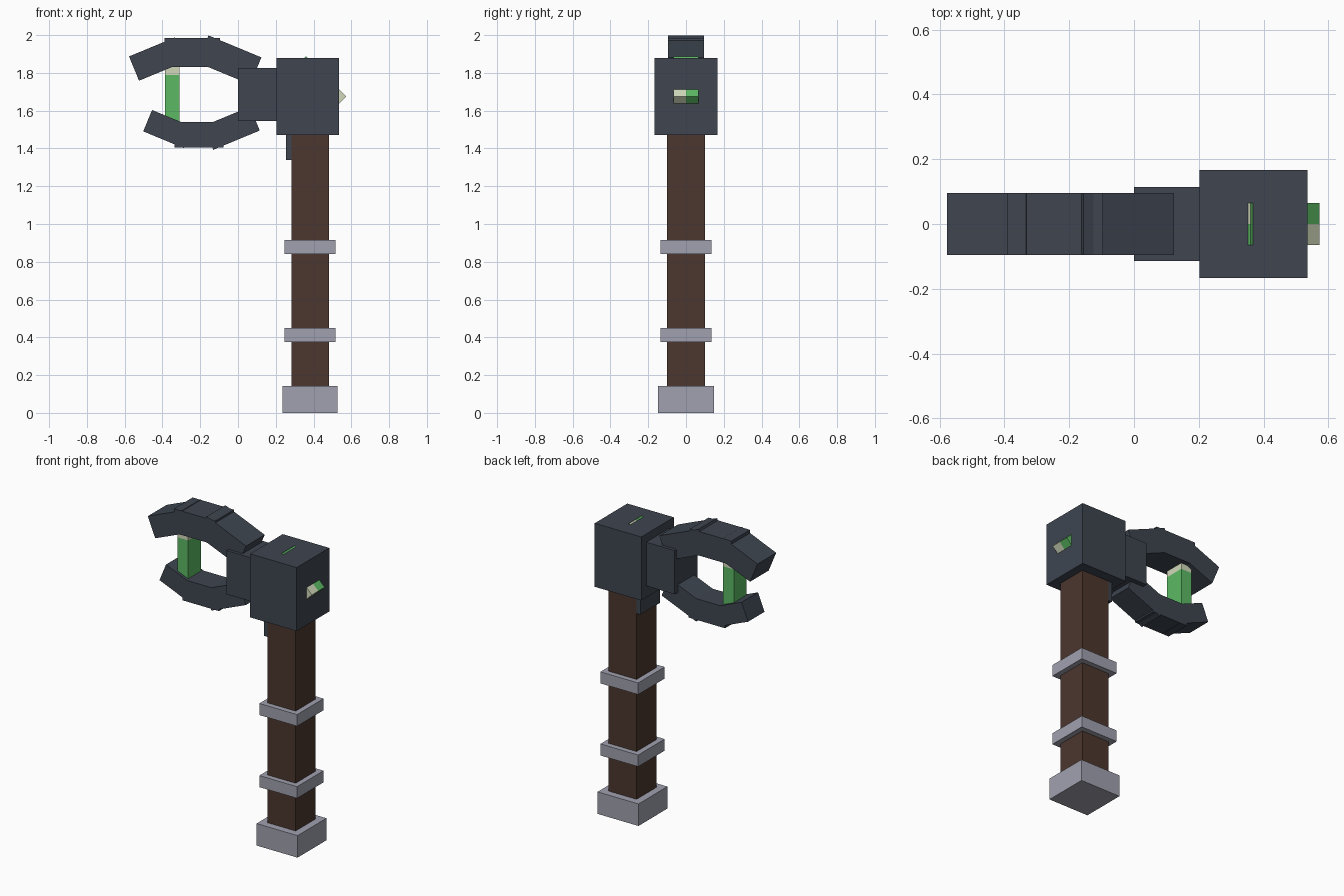
import bpy, bmesh, math
from mathutils import Vector, Matrix

cube = bpy.data.objects.get("Cube")
if cube:
    bpy.data.objects.remove(cube, do_unlink=True)


def material(name, rgb):
    """Flat material from 0-255 display colour."""
    lin = [((c / 255 + 0.055) / 1.055) ** 2.4 for c in rgb] + [1.0]
    mat = bpy.data.materials.new(name)
    mat.use_nodes = True
    mat.diffuse_color = lin
    bsdf = mat.node_tree.nodes["Principled BSDF"]
    bsdf.inputs["Base Color"].default_value = lin
    bsdf.inputs["Roughness"].default_value = 0.8
    return mat


DARK = material("dark_steel", (62, 69, 80))
BROWN = material("brown_wood", (76, 55, 46))
GREY = material("light_metal", (160, 161, 175))
GREEN = material("green_crystal", (92, 186, 100))
PALE = material("pale_crystal", (208, 217, 186))


def block(name, centre, size, mats, angle=0.0, cuts=(), rule=None):
    """Box turned about y; optional cut planes and a rule giving a material slot per face."""
    bm = bmesh.new()
    bmesh.ops.create_cube(bm, size=1.0)
    place = (Matrix.Translation(centre) @ Matrix.Rotation(angle, 4, 'Y')
             @ Matrix.Diagonal((*size, 1.0)))
    bmesh.ops.transform(bm, matrix=place, verts=bm.verts)
    for point, normal in cuts:
        bmesh.ops.bisect_plane(bm, geom=bm.verts[:] + bm.edges[:] + bm.faces[:],
                               plane_co=point, plane_no=normal)
    if rule:
        for face in bm.faces:
            face.material_index = int(rule(face.calc_center_median()))
    mesh = bpy.data.meshes.new(name)
    bm.to_mesh(mesh)
    bm.free()
    for mat in mats:
        mesh.materials.append(mat)
    obj = bpy.data.objects.new(name, mesh)
    bpy.context.collection.objects.link(obj)
    return obj


def span(name, x0, x1, z0, z1, depth, mats, **kw):
    """Box from x and z limits, centred in y."""
    return block(name, ((x0 + x1) / 2, 0, (z0 + z1) / 2), (x1 - x0, depth, z1 - z0), mats, **kw)


# Handle with pommel, two rings and the collar under the head
span("handle", 0.282, 0.482, 0.1, 1.5, 0.202, [BROWN])
span("pommel", 0.236, 0.528, 0, 0.142, 0.294, [GREY])
for label, z in (("lower", 0.375), ("upper", 0.84)):
    span(label + "_ring", 0.247, 0.516, z, z + 0.075, 0.27, [GREY])
span("collar", 0.255, 0.45, 1.34, 1.5, 0.2, [DARK])

# Head and neck
span("head", 0.203, 0.535, 1.47, 1.88, 0.332, [DARK])
span("neck", 0, 0.25, 1.545, 1.827, 0.23, [DARK])

# Crystal set diagonally inside the head, with pale corners
CX, CZ, REACH = 0.36, 1.675, 0.213
block("head_crystal", (CX, 0, CZ), (REACH * math.sqrt(2), 0.13, REACH * math.sqrt(2)),
      [GREEN, PALE], angle=math.pi / 4,
      cuts=[((0, 0, 0), (0, 1, 0)), ((CX + REACH / 2, 0, 0), (1, 0, 0)),
            ((0, 0, CZ + REACH / 2), (0, 0, 1))],
      rule=lambda c: (c.y < 0 and c.x > CX + REACH / 2)
      or (c.y > 0 and c.x < CX and c.z > CZ + REACH / 2))

# Crystal pillar between the jaws, pale at its top
span("jaw_crystal", -0.387, -0.31, 1.52, 1.86, 0.13, [GREEN, PALE],
     cuts=[((0, 0, 1.79), (0, 0, 1))], rule=lambda c: c.z > 1.79)

# Jaw segments: name, outer start corner, slope in degrees, length, thickness
SEGMENTS = (("tip", (-0.577, 1.887), 22.5, 0.264, 0.139),
            ("middle", (-0.39, 1.985), 0, 0.295, 0.155),
            ("root", (-0.156, 1.998), -22.5, 0.303, 0.155))

# Lower jaw is the upper one flipped and slightly smaller
for jaw, side, scale, shift in (("upper", 1, 1.0, (0, 0)), ("lower", -1, 0.88, (0.006, 3.151))):
    for part, corner, slope, length, thick in SEGMENTS:
        a = math.radians(slope)
        along = Vector((math.cos(a), math.sin(a)))
        out = Vector((-math.sin(a), math.cos(a)))
        mid = Vector(corner) + along * length / 2 - out * thick / 2
        centre = (mid.x * scale + shift[0], 0, side * mid.y * scale + shift[1])
        block(f"{jaw}_jaw_{part}", centre,
              (length * scale, 0.19 * scale, thick * scale), [DARK], angle=-side * a)
